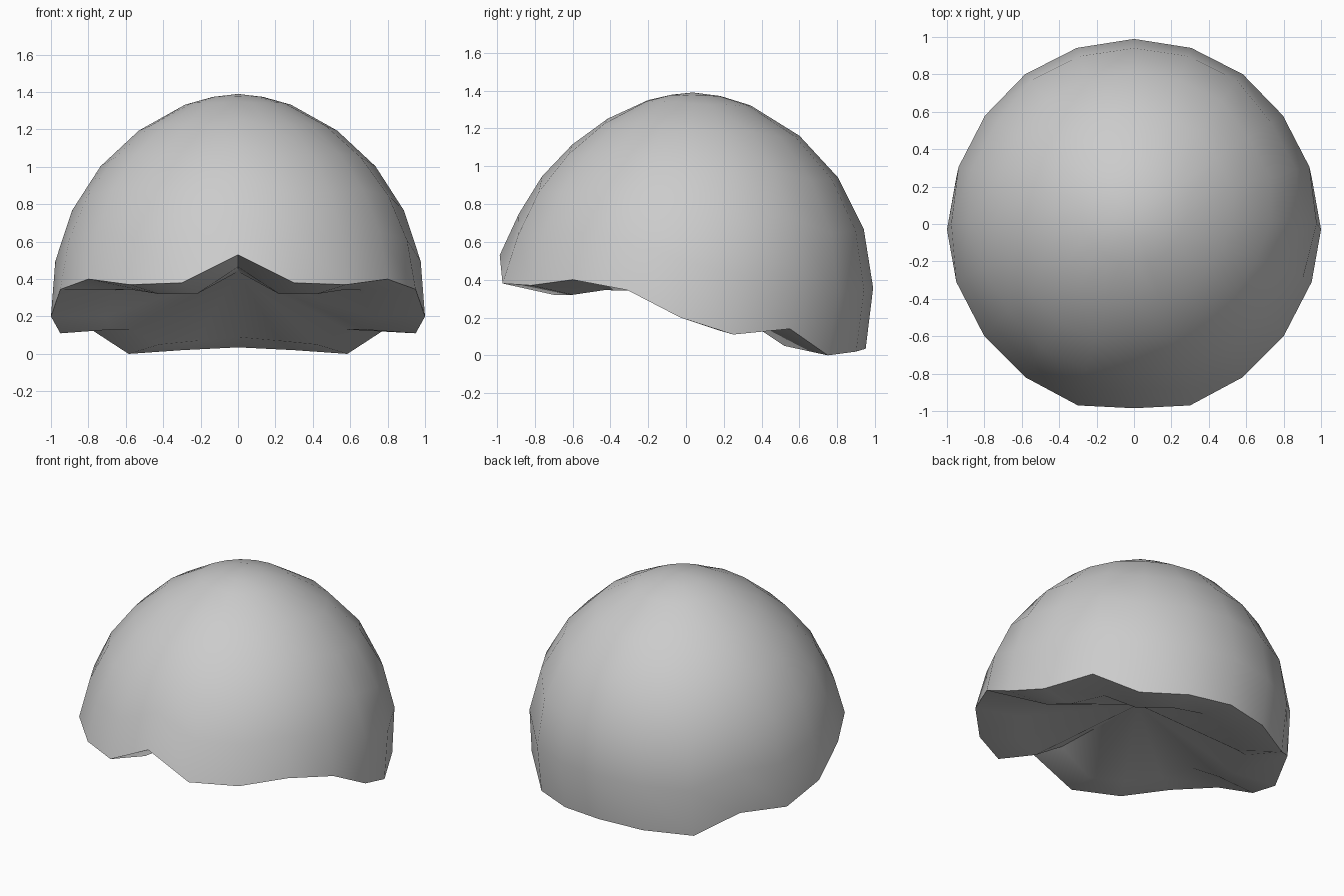
import bpy, bmesh, math
from mathutils import Vector

if "Cube" in bpy.data.objects:
    bpy.data.objects.remove(bpy.data.objects["Cube"])

CENTRE_Z = 0.40
STEPS = [1 / 13, 1 / 6, 2 / 6, 3 / 6, 4 / 6, 5 / 6]  # ring positions, crown to edge

# Half of the wavy lower edge, front centre to back centre
RIM = [(0, -.985, .53), (.30, -.97, .38), (.58, -.82, .37), (.80, -.60, .40),
       (.95, -.31, .345), (1.0, -.03, .20), (.95, .25, .11), (.80, .55, .14),
       (.585, .75, 0), (.30, .90, .02), (0, .95, .035)]
# Matching half of the inner edge on the underside
INNER = [(0, -.71, .465), (.22, -.70, .32), (.42, -.60, .32), (.58, -.43, .345),
         (.66, -.22, .34), (.71, -.01, .20), (.68, .18, .13), (.58, .40, .13),
         (.42, .52, .05), (.22, .64, .07), (0, .68, .09)]
# Dome radius by elevation in degrees
RADIUS = [(-25, 1.015), (-11, 1.0), (7, .98), (24, .958), (45, .948),
          (60, .957), (75, .977), (90, .99)]


def full_loop(half):
    return half + [(-x, y, z) for x, y, z in half[-2:0:-1]]


def radius_at(e):
    for (e0, r0), (e1, r1) in zip(RADIUS, RADIUS[1:]):
        if e <= e1:
            return r0 + (r1 - r0) * (e - e0) / (e1 - e0)
    return RADIUS[-1][1]


def dome_point(i, n, rim, t):
    x, y, z = rim
    azimuth = 2 * math.pi * i / n
    low = math.degrees(math.atan2(z - CENTRE_Z, math.hypot(x, y)))
    e = 90 - (90 - low) * t
    r, a = radius_at(e), math.radians(e)
    h = r * math.sin(a)
    return Vector((r * math.cos(a) * math.sin(azimuth),
                   -r * math.cos(a) * math.cos(azimuth) + .035 * max(h, 0),
                   CENTRE_Z + h))


bm = bmesh.new()
rim, inner = full_loop(RIM), full_loop(INNER)
n = len(rim)

# Dome rings, outer edge and inset inner edge
loops = [[bm.verts.new(dome_point(i, n, p, t)) for i, p in enumerate(rim)] for t in STEPS]
loops.append([bm.verts.new(p) for p in rim])
loops.append([bm.verts.new(p) for p in inner])
for a, b in zip(loops, loops[1:]):
    for i in range(n):
        k = (i + 1) % n
        bm.faces.new((a[i], b[i], b[k], a[k]))

# Crown above, shallow hollow below: a fan to one point each
crown = bm.verts.new((0, .035, 1.39))
hollow = bm.verts.new((0, .04, .44))
for i in range(n):
    k = (i + 1) % n
    bm.faces.new((crown, loops[0][i], loops[0][k]))
    bm.faces.new((hollow, loops[-1][k], loops[-1][i]))

bmesh.ops.recalc_face_normals(bm, faces=bm.faces)
mesh = bpy.data.meshes.new("hair_cap")
bm.to_mesh(mesh)
bm.free()
cap = bpy.data.objects.new("hair_cap", mesh)
bpy.context.collection.objects.link(cap)
bpy.context.view_layer.objects.active = cap
cap.select_set(True)
bpy.ops.object.shade_smooth_by_angle(angle=math.radians(38))
